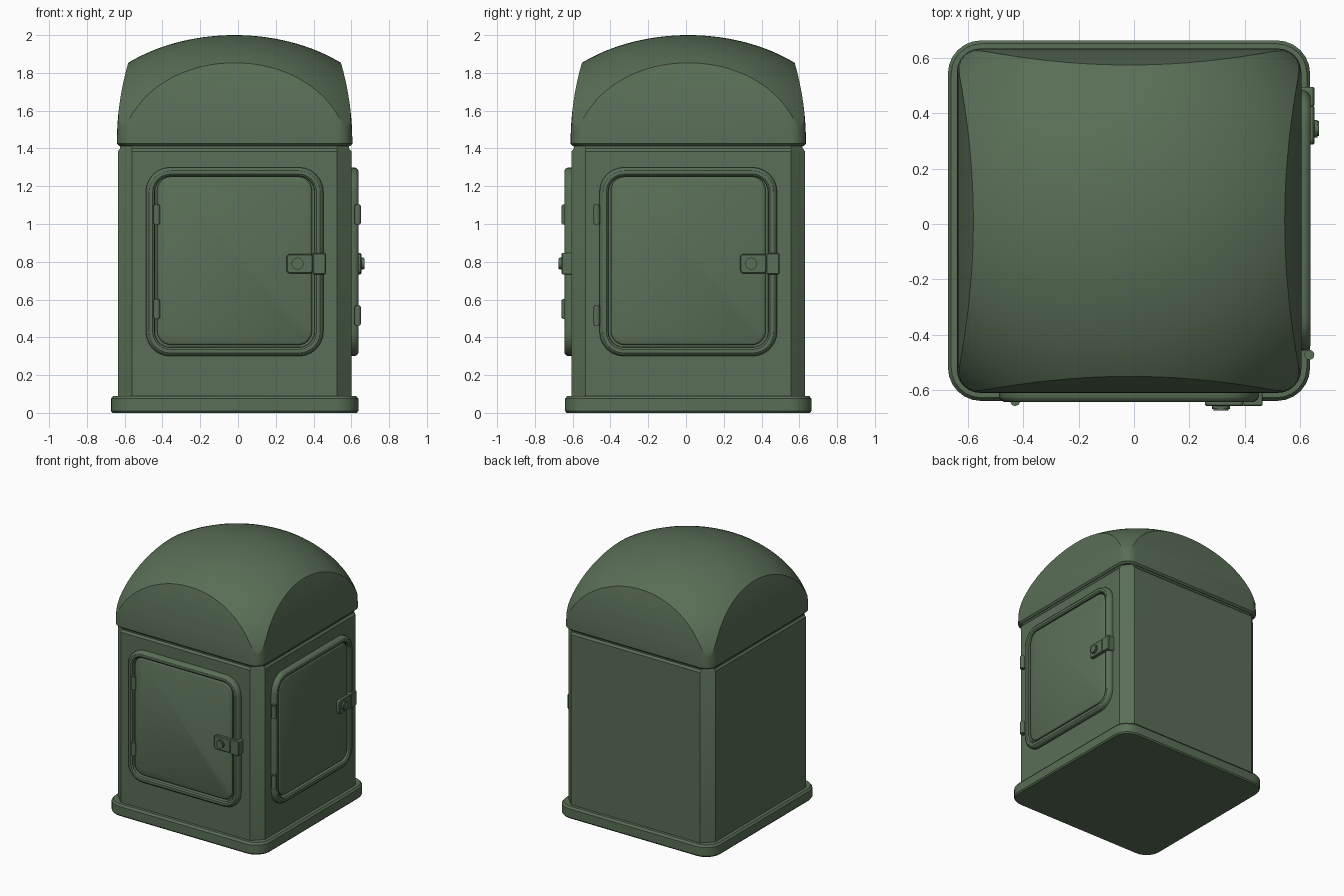
import bpy, bmesh, math
from mathutils import Matrix, Vector

cube = bpy.data.objects.get("Cube")
if cube:
    bpy.data.objects.remove(cube)

green = bpy.data.materials.new("muted green paint")
green.use_nodes = True
COLOR = (0.1, 0.158, 0.092, 1)
green.diffuse_color = COLOR
green.node_tree.nodes["Principled BSDF"].inputs["Base Color"].default_value = COLOR

CX, CY = -0.018, 0.012      # centre of the cabinet
HALF = 0.618                # half width of the cabinet


def finish(name, bm, matrix=Matrix(), angle=30):
    bmesh.ops.recalc_face_normals(bm, faces=bm.faces)
    bm.transform(matrix)
    mesh = bpy.data.meshes.new(name)
    bm.to_mesh(mesh)
    bm.free()
    mesh.materials.append(green)
    obj = bpy.data.objects.new(name, mesh)
    bpy.context.collection.objects.link(obj)
    bpy.ops.object.select_all(action='DESELECT')
    obj.select_set(True)
    bpy.context.view_layer.objects.active = obj
    bpy.ops.object.shade_smooth_by_angle(angle=math.radians(angle))
    return obj


def rounded_ring(bm, hx, hy, r, z, segs):
    """Rounded rectangle; one segment per corner gives a chamfer."""
    verts = []
    for i, (sx, sy) in enumerate([(1, 1), (-1, 1), (-1, -1), (1, -1)]):
        for k in range(segs + 1):
            a = math.pi / 2 * (i + k / segs)
            verts.append(bm.verts.new((sx * (hx - r) + r * math.cos(a),
                                       sy * (hy - r) + r * math.sin(a), z)))
    return verts


def loft(name, rings, segs=6, matrix=Matrix(), closed=False):
    """Skin a list of (hx, hy, radius, z) rings; cap the ends or close the loop."""
    bm = bmesh.new()
    loops = [rounded_ring(bm, *ring, segs) for ring in rings]
    pairs = list(zip(loops, loops[1:]))
    if closed:
        pairs.append((loops[-1], loops[0]))
    else:
        bm.faces.new(loops[0])
        bm.faces.new(loops[-1])
    n = len(loops[0])
    for a, b in pairs:
        for i in range(n):
            j = (i + 1) % n
            bm.faces.new((a[i], a[j], b[j], b[i]))
    return finish(name, bm, matrix)


def inset(hx, hy, r, steps):
    return [(hx - d, hy - d, max(r - d, 0.004), z) for d, z in steps]


def cylinder(name, r, depth, matrix):
    bm = bmesh.new()
    bmesh.ops.create_cone(bm, cap_ends=True, segments=20, radius1=r, radius2=r, depth=depth)
    bmesh.ops.bevel(bm, geom=[e for e in bm.edges if e.calc_face_angle() > 1],
                    offset=0.005, segments=2, affect='EDGES')
    return finish(name, bm, matrix)


# Plinth, chamfered cabinet and the recessed neck under the roof
centre = Matrix.Translation((CX, CY, 0))
loft("plinth", inset(0.655, 0.652, 0.12, [(0.008, 0), (0, 0.01), (0, 0.075), (0.012, 0.09)]),
     matrix=centre)
loft("cabinet", inset(HALF, HALF, 0.075, [(0, 0.08), (0, 1.385), (0.012, 1.4), (0.012, 1.43)]),
     segs=1, matrix=centre)

# Roof: leaning rounded walls cut by a broad ellipsoid dome
wall = [(0.012, 1.413), (0, 1.425), (0, 1.46)]
for i in range(1, 11):
    t = i / 10
    wall.append((0.01 * t + 0.115 * t * t, 1.46 + 0.58 * t))
roof = loft("roof", [(0.623 - d, 0.623 - d, 0.085, z) for d, z in wall], segs=6, matrix=centre)
bm = bmesh.new()
bmesh.ops.create_uvsphere(bm, u_segments=96, v_segments=64, radius=1)
dome = finish("dome_cutter", bm, Matrix.Translation((CX, CY, 1.4)) @ Matrix.Diagonal((0.86, 0.86, 0.6, 1)))
dome.hide_render = True
dome.hide_viewport = True
cut = roof.modifiers.new("dome cut", 'BOOLEAN')
cut.operation, cut.solver, cut.object = 'INTERSECT', 'EXACT', dome
depsgraph = bpy.context.evaluated_depsgraph_get()
shaped = bpy.data.meshes.new_from_object(roof.evaluated_get(depsgraph))
roof.modifiers.clear()
roof.data = shaped
bpy.data.objects.remove(dome)
bpy.ops.object.select_all(action='DESELECT')
roof.select_set(True)
bpy.context.view_layer.objects.active = roof
bpy.ops.object.shade_smooth_by_angle(angle=math.radians(20))


def door(side, turn, hinge_u, low_hinge):
    """Door in a face plane: X across, Y up, Z outwards."""
    face = (Matrix.Translation((CX, CY, 0)) @ Matrix.Rotation(turn, 4, 'Z')
            @ Matrix.Translation((0, -HALF, 0)) @ Matrix.Rotation(math.pi / 2, 4, 'X'))

    def at(u, z, depth=0):
        return face @ Matrix.Translation((u, z, depth))

    # Raised surround and the panel inside it
    loft(side + "_door_frame",
         inset(0.47, 0.5, 0.13, [(0, -0.01), (0, 0.018), (0.006, 0.03), (0.018, 0.038),
                                 (0.036, 0.038), (0.046, 0.03), (0.048, -0.01)]),
         matrix=at(0, 0.8), closed=True)
    loft(side + "_door_panel",
         inset(0.41, 0.446, 0.075, [(0, -0.01), (0, 0.02), (0.004, 0.026), (0.012, 0.03)]),
         matrix=at(0, 0.805))
    # Hinge barrels
    for name, z in (("upper", 1.05), ("lower", low_hinge)):
        cylinder(f"{side}_{name}_hinge", 0.018, 0.105,
                 at(hinge_u, z, 0.034) @ Matrix.Rotation(math.pi / 2, 4, 'X'))
    # Latch plate, keeper and round knob
    edge = [(0, 0.02), (0, 0.048), (0.005, 0.053)]
    loft(side + "_latch_plate", inset(0.07, 0.052, 0.02, edge), matrix=at(0.345, 0.79))
    loft(side + "_latch_neck", inset(0.04, 0.042, 0.004, [(0, 0.02), (0, 0.048)]),
         matrix=at(0.41, 0.79))
    loft(side + "_latch_keeper", inset(0.035, 0.057, 0.008, [(0, 0), (0, 0.048), (0.005, 0.053)]),
         matrix=at(0.448, 0.79))
    cylinder(side + "_latch_knob", 0.032, 0.03, at(0.333, 0.79, 0.054))


door("front", 0, -0.412, 0.55)
door("left", math.pi / 2, -0.485, 0.515)
